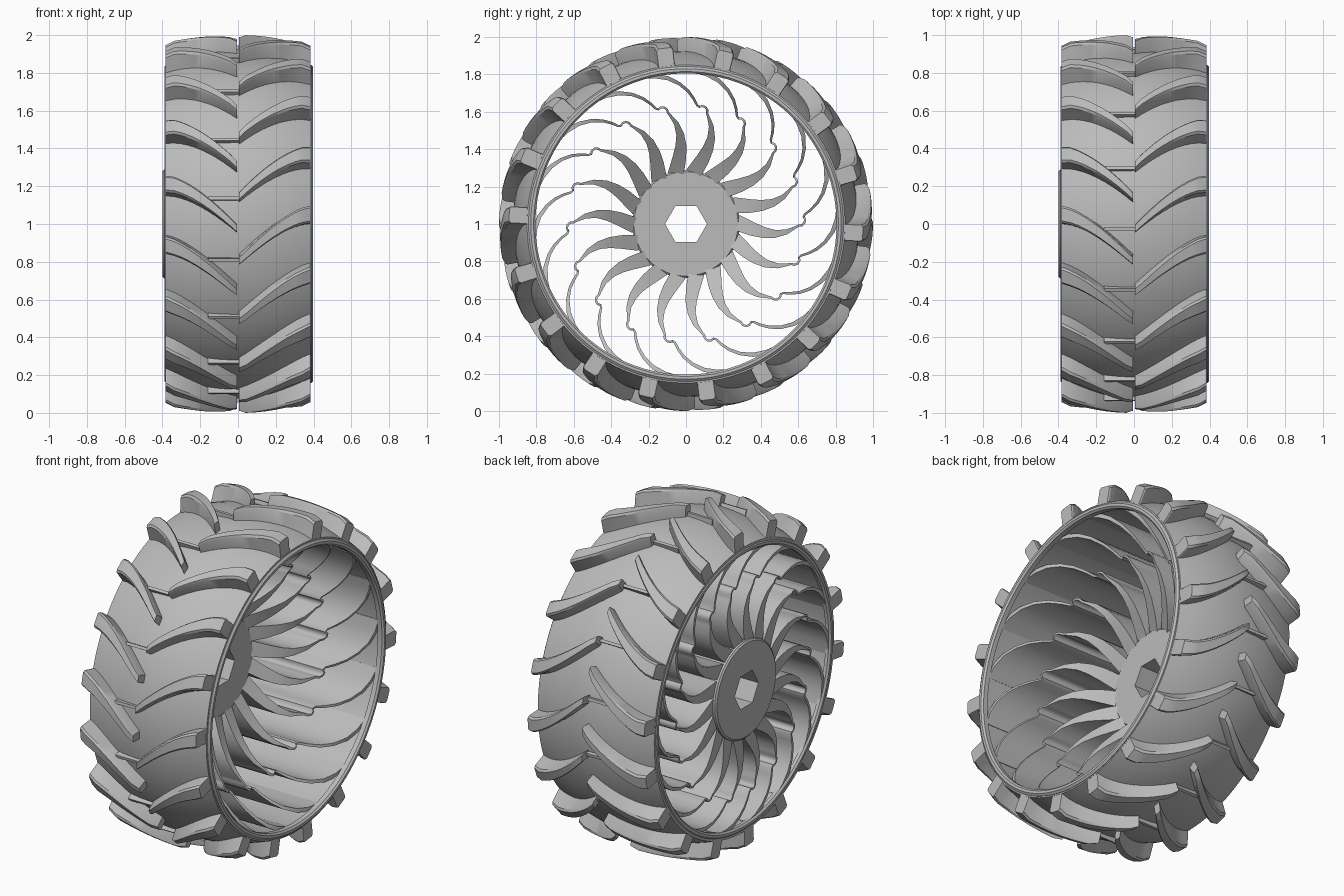
import bpy, bmesh, math
from mathutils import Vector

cube = bpy.data.objects.get("Cube")
if cube:
    bpy.data.objects.remove(cube, do_unlink=True)

COUNT = 18
STEP = 360 / COUNT

grey = bpy.data.materials.new("light_grey")
grey.use_nodes = True
colour = (0.5, 0.5, 0.5, 1)
grey.diffuse_color = colour
grey.node_tree.nodes["Principled BSDF"].inputs["Base Color"].default_value = colour


def polar(x, r, deg):
    """Point around the axle, which runs along x at height 1."""
    a = math.radians(deg)
    return Vector((x, r * math.cos(a), 1 + r * math.sin(a)))


def loft(bm, sections, loop=False):
    """Skin a row of equal cross-sections; cap the ends unless looped."""
    rings = [[bm.verts.new(p) for p in s] for s in sections]
    pairs = list(zip(rings, rings[1:]))
    if loop:
        pairs.append((rings[-1], rings[0]))
    n = len(rings[0])
    for a, b in pairs:
        for i in range(n):
            j = (i + 1) % n
            bm.faces.new((a[i], a[j], b[j], b[i]))
    if not loop:
        bm.faces.new(rings[0])
        bm.faces.new(rings[-1])


def finish(bm, name, angle=35):
    bmesh.ops.recalc_face_normals(bm, faces=bm.faces)
    mesh = bpy.data.meshes.new(name)
    bm.to_mesh(mesh)
    bm.free()
    mesh.materials.append(grey)
    ob = bpy.data.objects.new(name, mesh)
    bpy.context.collection.objects.link(ob)
    bpy.ops.object.select_all(action="DESELECT")
    ob.select_set(True)
    bpy.context.view_layer.objects.active = ob
    bpy.ops.object.shade_smooth_by_angle(angle=math.radians(angle))


def revolve(name, profile, steps=108):
    bm = bmesh.new()
    loft(bm, [[polar(x, r, 360 * k / steps) for x, r in profile]
              for k in range(steps)], loop=True)
    finish(bm, name)


def body_radius(x):
    return 0.925 - 0.075 * (abs(x) / 0.385) ** 2


# Barrel-shaped tyre body with a straight inner wall
outer = [(0.385 * k / 8, body_radius(0.385 * k / 8)) for k in range(-8, 9)]
revolve("tyre_body", outer + [(0.385, 0.815), (-0.385, 0.815)])

# Rounded lip on each edge
for side, name in ((1, "left_rim_lip"), (-1, "right_rim_lip")):
    edge = 0.398 if side > 0 else 0.39
    revolve(name, [(side * x, r) for x, r in (
        (0.36, 0.805), (edge - 0.01, 0.805), (edge, 0.815),
        (edge, 0.83), (edge - 0.01, 0.842), (0.36, 0.842))])


# Curved tread lugs, the two rows staggered by half a step
def tread_row(name, side, offset):
    bm = bmesh.new()
    for k in range(COUNT):
        sections = []
        for i in range(11):
            t = i / 10                      # 0 at the middle, 1 at the edge
            x = side * (0.004 + 0.372 * t)
            mid = offset + STEP * k + 14.5 * (1 - t) ** 1.45
            half = 1.3 + 1.5 * t
            top = 1.0 - 0.038 * t * t
            if i in (0, 10):
                top -= 0.012
            low = body_radius(x) - 0.03
            sections.append([polar(x, r, mid + s * half) for r, s in (
                (low, -1.1), (top - 0.012, -1), (top, -0.75),
                (top, 0.75), (top - 0.012, 1), (low, 1.1))])
        # Narrow rounded tip past the outer section
        tip = [p.lerp(sum(sections[-1], Vector()) / 6, 0.06) for p in sections[-1]]
        for p in tip:
            p.x += side * 0.008
        loft(bm, sections + [tip])
    finish(bm, name, 30)


tread_row("left_tread_lugs", 1, -3)
tread_row("right_tread_lugs", -1, 7)

# Thin tie bars between the two tread rows
bm = bmesh.new()
for k in range(COUNT):
    mid = STEP * k - 8.3
    loft(bm, [[polar(x, r, mid + d) for r, d in (
        (0.9, -0.6), (0.945, -0.5), (0.945, 0.5), (0.9, 0.6))]
        for x in (-0.16, 0.01)])
finish(bm, "tread_tie_bars")

# Spiral blades: radius, sweep in degrees, half thickness
BLADE = [(0.27, 0, 0.042), (0.31, -3.5, 0.04), (0.36, -6.5, 0.036),
         (0.42, -8.3, 0.029), (0.48, -8.3, 0.021), (0.54, -6.5, 0.013),
         (0.585, -3.8, 0.007), (0.602, -2.8, 0.006), (0.62, -2.6, 0.006),
         (0.634, -1.4, 0.006), (0.637, 0.2, 0.006), (0.63, 1.5, 0.006),
         (0.638, 2.7, 0.006), (0.67, 4.4, 0.007), (0.71, 7, 0.008),
         (0.75, 10.6, 0.009), (0.785, 15, 0.011), (0.81, 20, 0.013),
         (0.825, 25, 0.014)]


def blade_depth(r):
    """Left edge of a blade, forming a bowl from hub to rim."""
    if r < 0.63:
        return -0.1 + 0.24 * (r - 0.28) / 0.35
    return 0.14 + 0.22 * (r - 0.63) / 0.19


bm = bmesh.new()
for k in range(COUNT):
    turn = STEP * k + 2
    line = [polar(0, r, turn + d) for r, d, h in BLADE]
    sections = []
    for i, (r, d, h) in enumerate(BLADE):
        along = line[min(i + 1, len(line) - 1)] - line[max(i - 1, 0)]
        across = Vector((0, -along.z, along.y)).normalized() * h
        near, far = Vector((-0.38, 0, 0)), Vector((blade_depth(r), 0, 0))
        a, b = line[i] + across, line[i] - across
        sections.append([a + near, b + near, b + far, a + far])
    loft(bm, sections)
finish(bm, "spoke_blades", 40)

# Hub disc with a hexagonal axle hole
bm = bmesh.new()
SIDES = 72
rings = []
for x, r, hexed in ((-0.4, 0.112, True), (-0.4, 0.278, False),
                    (-0.392, 0.288, False), (-0.11, 0.288, False),
                    (-0.1, 0.278, False), (-0.1, 0.112, True)):
    ring = []
    for k in range(SIDES):
        deg = 360 * k / SIDES
        reach = r
        if hexed:
            reach *= math.cos(math.pi / 6) / math.cos(math.radians(deg % 60 - 30))
        ring.append(polar(x, reach, deg))
    rings.append(ring)
loft(bm, rings, loop=True)
finish(bm, "hub", 30)
